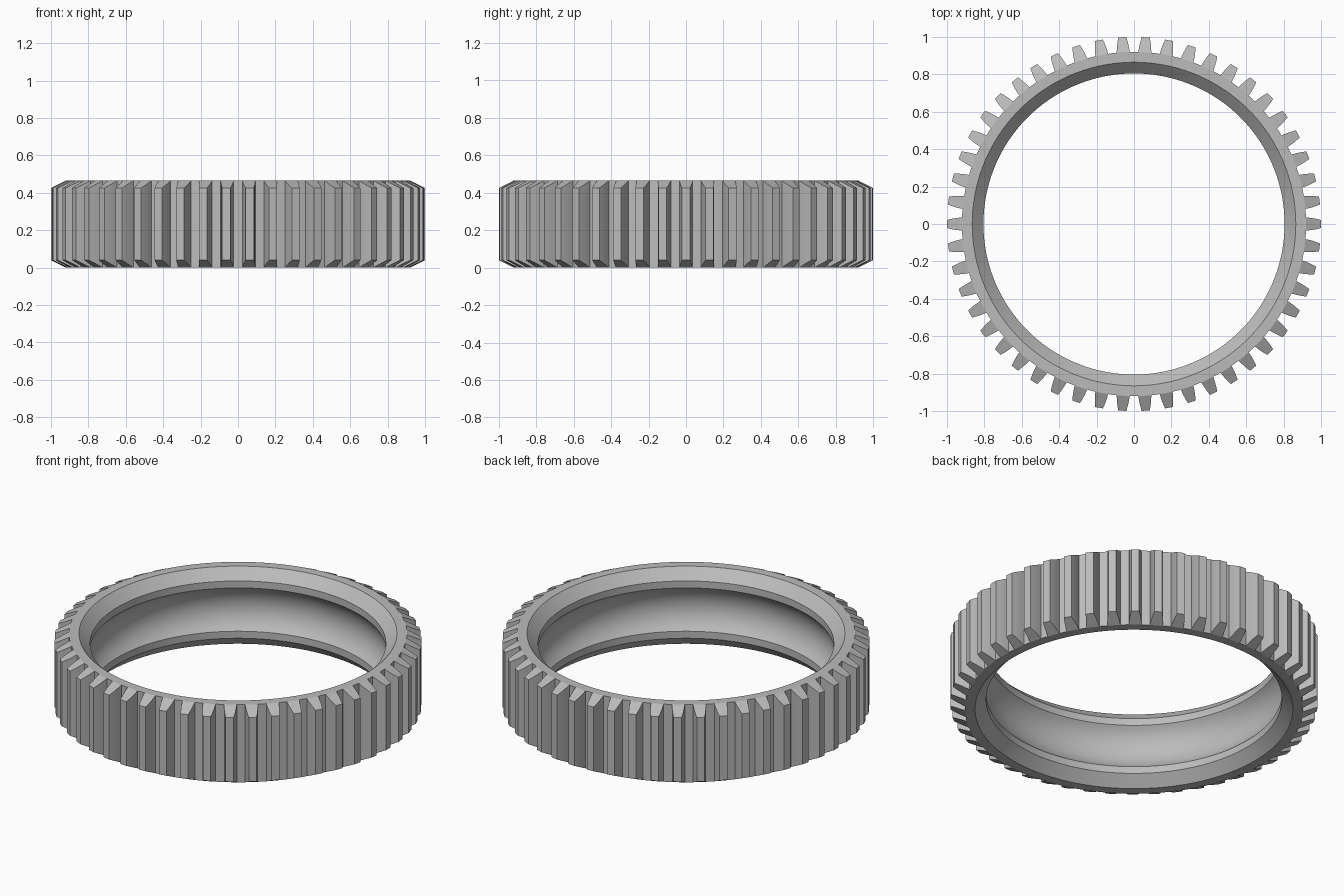
import bpy, bmesh
from math import sin, cos, pi, radians

cube = bpy.data.objects.get("Cube")
if cube:
    bpy.data.objects.remove(cube)

HEIGHT, ROOT, TIP = 0.466, 0.92, 1.0
BORE, RIM = 0.805, 0.865
TEETH = 50
PITCH = 2 * pi / TEETH
BASE = 0.038                     # half angle of a tooth at its root
FLANK = [(ROOT, BASE), (0.945, 0.0345), (0.972, 0.029), (TIP, 0.0215)]

steel = bpy.data.materials.new("steel grey")
steel.use_nodes = True
steel.diffuse_color = (0.5, 0.5, 0.5, 1)
steel.node_tree.nodes["Principled BSDF"].inputs["Base Color"].default_value = (0.5, 0.5, 0.5, 1)


def ring_profile():
    """Closed section: root wall, bevelled lips and a hollow round groove."""
    lip, land = 0.061, 0.103
    half = HEIGHT / 2 - land
    sweep = radians(46)
    radius = half / sin(sweep)
    groove = []
    for i in range(15):
        t = sweep * (i / 7 - 1)
        groove.append((BORE + radius * (cos(t) - cos(sweep)), HEIGHT / 2 + radius * sin(t)))
    return ([(ROOT, HEIGHT), (ROOT, 0), (RIM, 0), (BORE, lip)] + groove
            + [(BORE, HEIGHT - lip), (RIM, HEIGHT)])


def polar(r, a, z):
    return (r * cos(a), r * sin(a), z)


bm = bmesh.new()
profile = ring_profile()

# Ring: four columns per tooth, the root wall left open under each tooth
angles, under_tooth = [], []
for k in range(TEETH):
    for offset, covered in ((-BASE, True), (0, True), (BASE, False), (PITCH / 2, False)):
        angles.append(k * PITCH + offset)
        under_tooth.append(covered)
columns = [[bm.verts.new(polar(r, a, z)) for r, z in profile] for a in angles]
for i, col in enumerate(columns):
    nxt = columns[(i + 1) % len(columns)]
    for j in range(len(profile)):
        if j == 0 and under_tooth[i]:
            continue
        k = (j + 1) % len(profile)
        bm.faces.new((col[j], col[k], nxt[k], nxt[j]))

# Teeth: curved flanks with both ends bevelled toward the tip
outline = [(r, -a) for r, a in FLANK] + [(r, a) for r, a in reversed(FLANK)]
for k in range(TEETH):
    low, high = [], []
    for r, a in outline:
        drop = (r - ROOT) * 0.5
        low.append(bm.verts.new(polar(r, k * PITCH + a, drop)))
        high.append(bm.verts.new(polar(r, k * PITCH + a, HEIGHT - drop)))
    for i in range(len(outline) - 1):
        bm.faces.new((low[i], low[i + 1], high[i + 1], high[i]))
    for side, z in ((low, 0), (high, HEIGHT)):
        n = len(side)
        for i in range(n // 2 - 1):
            bm.faces.new((side[i], side[i + 1], side[n - 2 - i], side[n - 1 - i]))
        middle = bm.verts.new(polar(ROOT, k * PITCH, z))
        bm.faces.new((side[0], side[-1], middle))

bmesh.ops.remove_doubles(bm, verts=bm.verts[:], dist=0.00005)
bmesh.ops.recalc_face_normals(bm, faces=bm.faces[:])

mesh = bpy.data.meshes.new("gear_ring")
bm.to_mesh(mesh)
bm.free()
mesh.materials.append(steel)
gear = bpy.data.objects.new("gear_ring", mesh)
bpy.context.collection.objects.link(gear)
bpy.ops.object.select_all(action='DESELECT')
gear.select_set(True)
bpy.context.view_layer.objects.active = gear
bpy.ops.object.shade_smooth_by_angle(angle=radians(30))
